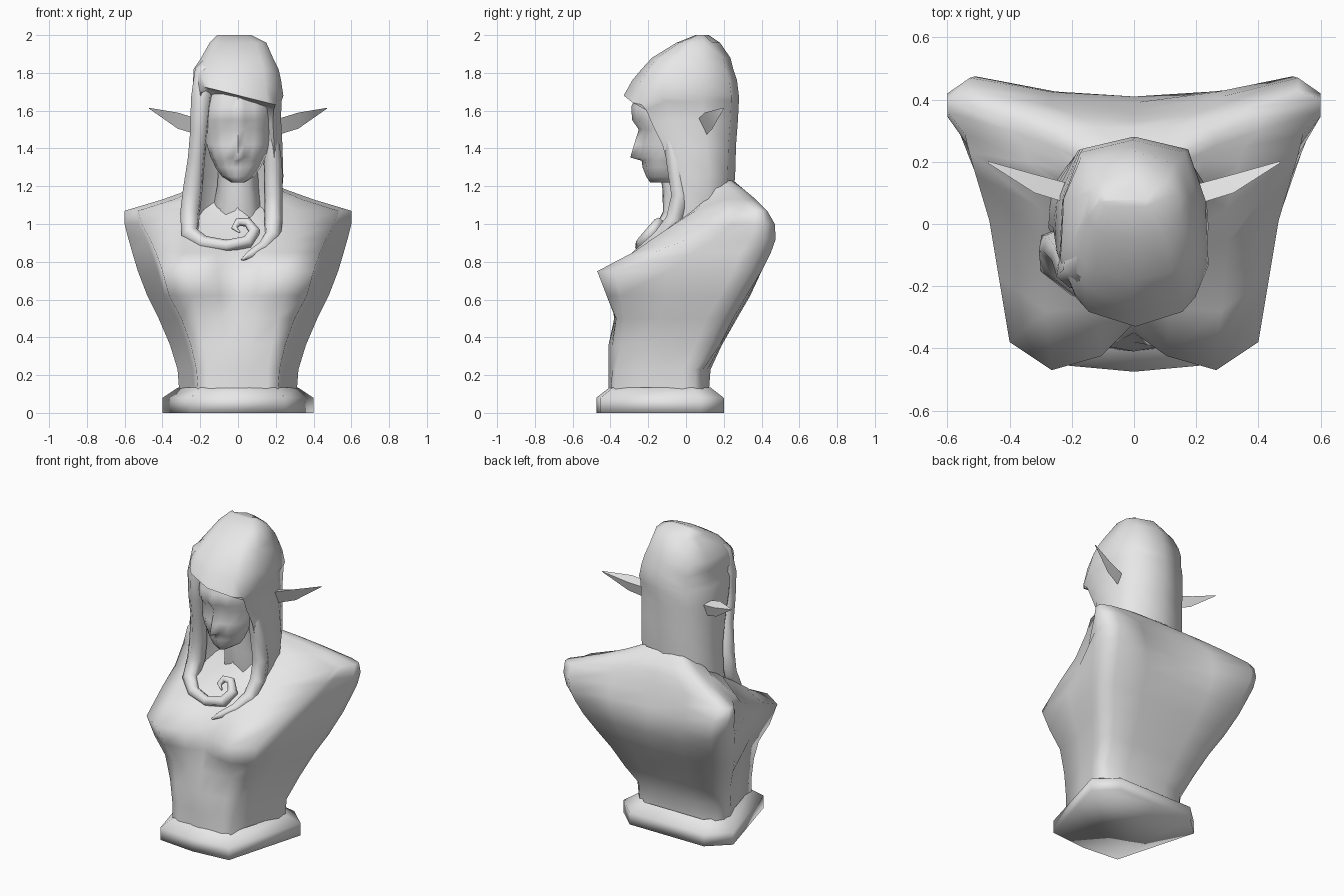
import bpy
import bmesh
import math
from mathutils import Vector

cube = bpy.data.objects.get("Cube")
if cube:
    bpy.data.objects.remove(cube, do_unlink=True)

stone = bpy.data.materials.new("grey_stone")
stone.use_nodes = True
stone.diffuse_color = (0.8, 0.8, 0.8, 1)
for node in stone.node_tree.nodes:
    if node.type == 'BSDF_PRINCIPLED':
        node.inputs["Base Color"].default_value = (0.8, 0.8, 0.8, 1)


def lerp(a, b, t):
    return a + (b - a) * t


def finish(obj, angle):
    """Assign the material and smooth all but the sharp edges."""
    obj.data.materials.clear()
    obj.data.materials.append(stone)
    bpy.ops.object.select_all(action='DESELECT')
    obj.select_set(True)
    bpy.context.view_layer.objects.active = obj
    bpy.ops.object.shade_smooth_by_angle(angle=math.radians(angle))


def mirrored(half):
    """Close a half section whose first and last points lie on the centre."""
    other_side = [Vector((-p.x, p.y, p.z)) for p in half[-2:0:-1]]
    return half + other_side


def loft(name, sections, angle, capped=()):
    """Skin a stack of equally long sections and cap the chosen ones."""
    bm = bmesh.new()
    rows = [[bm.verts.new(p) for p in section] for section in sections]
    count = len(rows[0])
    for low, high in zip(rows, rows[1:]):
        for i in range(count):
            j = (i + 1) % count
            bm.faces.new((low[i], low[j], high[j], high[i]))
    for end in capped:
        bm.faces.new(rows[end])
    bmesh.ops.recalc_face_normals(bm, faces=bm.faces)
    mesh = bpy.data.meshes.new(name)
    bm.to_mesh(mesh)
    bm.free()
    obj = bpy.data.objects.new(name, mesh)
    bpy.context.collection.objects.link(obj)
    finish(obj, angle)


def tube(name, path):
    """Tapered strand through points given as x, y, z, radius."""
    curve = bpy.data.curves.new(name, 'CURVE')
    curve.dimensions = '3D'
    curve.bevel_depth = 1
    curve.bevel_resolution = 1
    spline = curve.splines.new('POLY')
    spline.points.add(len(path) - 1)
    for point, (x, y, z, radius) in zip(spline.points, path):
        point.co = (x, y, z, 1)
        point.radius = radius
    obj = bpy.data.objects.new(name, curve)
    bpy.context.collection.objects.link(obj)
    bpy.ops.object.select_all(action='DESELECT')
    obj.select_set(True)
    bpy.context.view_layer.objects.active = obj
    bpy.ops.object.convert(target='MESH')
    finish(bpy.context.view_layer.objects.active, 70)


# Plinth: slab narrowing to the front, with a sloping top rim
outline = [(0, -.475), (.25, -.452), (.4, .08), (.27, .2), (0, .2)]
middle = -.14


def plinth_section(z, scale):
    return mirrored([Vector((x * scale, lerp(middle, y, scale), z)) for x, y in outline])


loft("plinth", [plinth_section(0, 1), plinth_section(.08, 1), plinth_section(.135, .79)],
     100, capped=[0])


# Torso with cut-off arms; the corner is the outer edge of the chest
def torso_section(z, front, chest, corner_x, corner_y, width, side, shoulder, back):
    return mirrored([
        Vector((0, front, z)),
        Vector((width * .2, lerp(front, chest, .7), z)),
        Vector((width * .5, chest, z)),
        Vector((corner_x, corner_y, z)),
        Vector((lerp(corner_x, width, .2), lerp(corner_y, side, .45), z)),
        Vector((width, side, z)),
        Vector((width, lerp(side, shoulder, .6), z)),
        Vector((width * .88, shoulder, z)),
        Vector((width * .45, lerp(back, shoulder, .4), z)),
        Vector((0, back, z))])


torso_rows = [
    (.1, -.41, -.4, .21, -.38, .31, -.02, .09, .12),
    (.23, -.41, -.39, .22, -.37, .32, -.01, .09, .13),
    (.36, -.41, -.39, .25, -.35, .36, .05, .18, .19),
    (.5, -.38, -.37, .3, -.33, .42, .11, .25, .27),
    (.62, -.35, -.42, .365, -.35, .48, .18, .32, .34),
    (.75, -.32, -.47, .4, -.38, .53, .25, .4, .4),
    (.85, -.25, -.28, .435, -.17, .56, .29, .45, .41),
    (.92, -.17, -.18, .465, .01, .58, .33, .475, .39),
    (1, -.1, -.06, .51, .16, .6, .345, .47, .365),
    (1.07, -.06, .05, .53, .23, .6, .36, .43, .35),
    (1.13, -.04, .1, .34, .2, .4, .3, .37, .33),
    (1.18, -.02, .08, .22, .17, .26, .25, .31, .31),
    (1.23, .0, .04, .11, .12, .14, .19, .24, .25)]
loft("torso", [torso_section(*row) for row in torso_rows], 100)

tube("neck", [(0, .09, 1, .14), (0, .05, 1.12, .125), (0, .03, 1.2, .11), (0, 0, 1.35, .1)])


# Face with brow, nose and chin
def face_section(z, nose, cheek, width):
    return mirrored([
        Vector((0, nose, z)),
        Vector((width * .2, lerp(cheek, nose, .3), z)),
        Vector((width * .5, cheek, z)),
        Vector((width * .82, lerp(cheek, -.1, .35), z)),
        Vector((width, -.1, z)),
        Vector((0, 0, z))])


face_rows = [
    (1.22, -.19, -.18, .035), (1.25, -.21, -.195, .085),
    (1.3, -.23, -.21, .12), (1.335, -.235, -.215, .135),
    (1.352, -.295, -.22, .145), (1.42, -.275, -.225, .165),
    (1.5, -.25, -.21, .175), (1.55, -.285, -.25, .18),
    (1.62, -.29, -.25, .175), (1.71, -.25, -.2, .15)]
loft("face", [face_section(*row) for row in face_rows], 75, capped=[0])


# Hair: hollow at the front below the slanting fringe, closed above it
def hair_section(z, back, width, edge, inner, slant, shift):
    section = mirrored([
        Vector((0, back, z)),
        Vector((width * .72, back - .04, z)),
        Vector((width * .96, lerp(back, edge, .4), z)),
        Vector((width, lerp(back, edge, .8), z)),
        Vector((width * .82, edge, z)),
        Vector((width * .64, lerp(edge, inner, .5), z)),
        Vector((0, inner, z))])
    for point in section[4:9]:
        point.z -= slant * point.x
    for point in section:
        point.x += shift
    return section


hair_rows = [
    (.95, .24, .24, -.1, .15, 0, -.035),
    (1.08, .24, .25, -.06, .12, 0, -.025),
    (1.25, .26, .25, -.08, .08, 0, -.01),
    (1.42, .265, .245, -.125, 0, 0, -.01),
    (1.55, .275, .238, -.18, -.05, .1, -.01),
    (1.65, .28, .235, -.21, -.1, .25, -.005),
    (1.68, .28, .235, -.235, -.33, .25, .005),
    (1.76, .27, .233, -.21, -.285, .12, -.005),
    (1.82, .25, .225, -.17, -.235, 0, -.01),
    (1.88, .235, .19, -.13, -.18, 0, -.005),
    (1.96, .18, .15, -.02, -.05, 0, 0),
    (2, .12, .09, .06, .05, 0, -.02)]
loft("hair", [hair_section(*row) for row in hair_rows], 75, capped=[-1])

# Long front locks, the right one swept from the crown and ending in a curl
tube("right_lock", [
    (-.11, -.05, 1.9, .03), (-.175, -.13, 1.8, .06), (-.195, -.15, 1.66, .058),
    (-.205, -.14, 1.5, .05), (-.22, -.1, 1.35, .048), (-.24, -.07, 1.18, .055),
    (-.255, -.07, 1.05, .055), (-.255, -.13, .945, .05), (-.18, -.2, .9, .038),
    (-.06, -.24, .885, .032), (.05, -.225, .905, .034), (.088, -.18, .96, .032),
    (.05, -.145, 1.01, .026), (0, -.145, 1.01, .022), (-.02, -.165, .98, .016),
    (.01, -.185, .955, .005)])
tube("left_lock", [
    (.175, -.1, 1.52, .03), (.185, -.055, 1.32, .05), (.188, -.03, 1.15, .05),
    (.188, -.06, 1.02, .05), (.18, -.13, .93, .047), (.13, -.21, .875, .033),
    (.06, -.27, .835, .022), (.02, -.3, .81, .005)])

# Pointed ears
ear_sections = [
    [(.19, .06, 1.55), (.19, .1, 1.465), (.19, .125, 1.545)],
    [(.32, .1, 1.59), (.32, .14, 1.505), (.32, .16, 1.57)],
    [(.47, .196, 1.615), (.47, .2, 1.61), (.47, .202, 1.614)]]
for name, side in (("left_ear", 1), ("right_ear", -1)):
    loft(name, [[Vector((side * x, y, z)) for x, y, z in s] for s in ear_sections],
         80, capped=[-1])
